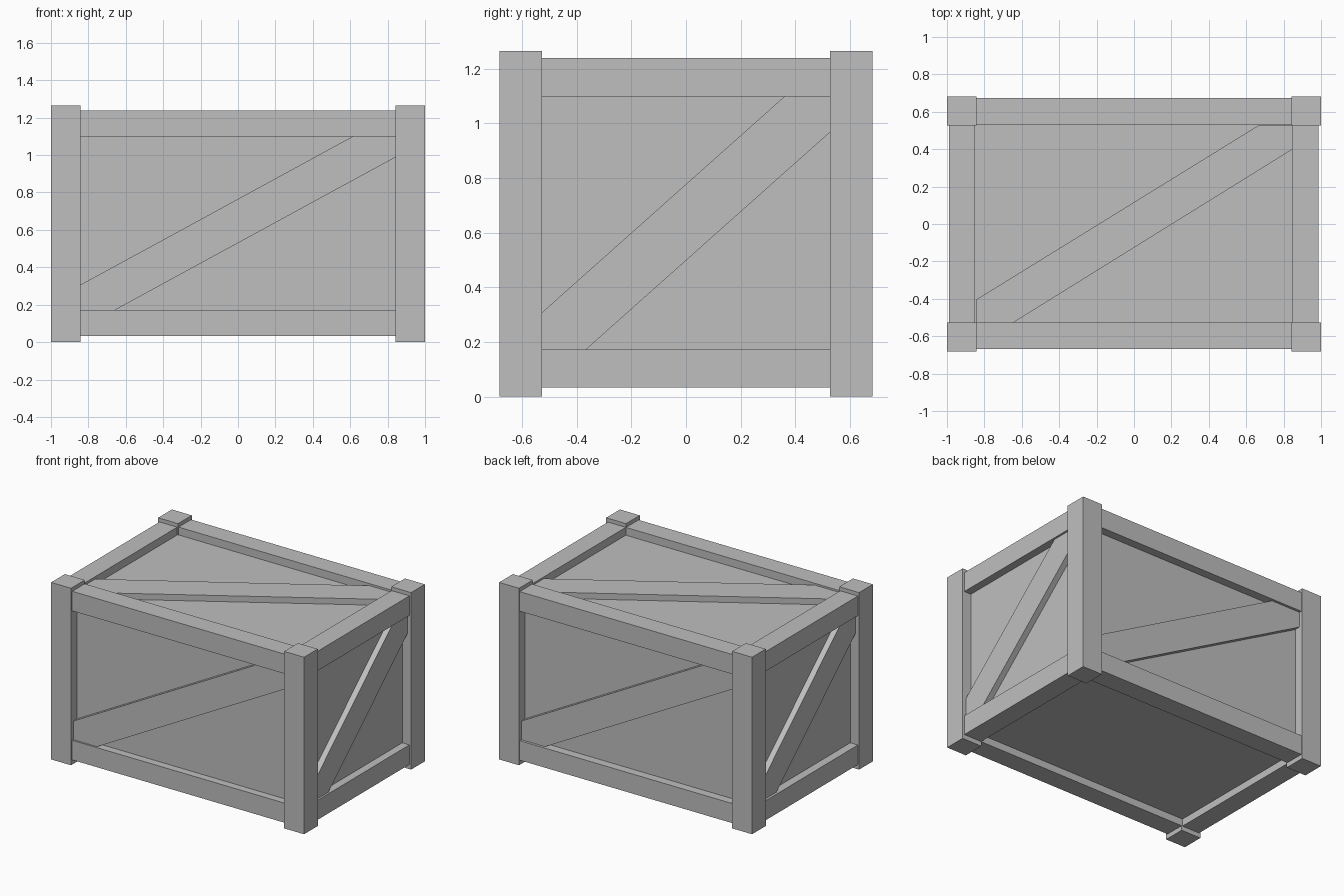
import bpy
import bmesh
from mathutils import Matrix, Vector

old = bpy.data.objects.get("Cube")
if old:
    bpy.data.objects.remove(old, do_unlink=True)

grey = bpy.data.materials.new("plain_grey")
grey.use_nodes = True
GREY = (0.52, 0.52, 0.52, 1)
grey.diffuse_color = GREY
grey.node_tree.nodes["Principled BSDF"].inputs["Base Color"].default_value = GREY


def finish(name, bm):
    bmesh.ops.recalc_face_normals(bm, faces=bm.faces)
    mesh = bpy.data.meshes.new(name)
    bm.to_mesh(mesh)
    bm.free()
    mesh.materials.append(grey)
    obj = bpy.data.objects.new(name, mesh)
    bpy.context.collection.objects.link(obj)
    return obj


def box(name, x, y, z):
    """Box from (low, high) ranges on each axis."""
    bm = bmesh.new()
    bmesh.ops.create_cube(bm, size=1)
    for v in bm.verts:
        v.co = [(r[0] + r[1]) / 2 + c * (r[1] - r[0]) for r, c in zip((x, y, z), v.co)]
    return finish(name, bm)


def brace(name, u, v, foot, head, place, inner, outer, turn=0):
    """Diagonal board clipped to the frame opening u by v.
    foot and head are the lengths cut along each side of the two corners."""
    (u0, u1), (v0, v1) = u, v
    outline = [(u0, v0), (u0 + foot[0], v0), (u1, v1 - head[1]),
               (u1, v1), (u1 - head[0], v1), (u0, v0 + foot[1])]
    bm = bmesh.new()
    face = bm.faces.new([bm.verts.new(place(a, b, inner)) for a, b in outline])
    ext = bmesh.ops.extrude_face_region(bm, geom=[face])
    step = Vector(place(0, 0, outer)) - Vector(place(0, 0, inner))
    moved = [g for g in ext["geom"] if isinstance(g, bmesh.types.BMVert)]
    bmesh.ops.translate(bm, verts=moved, vec=step)
    bm.transform(Matrix.Rotation(turn, 4, "Z"))
    return finish(name, bm)


PI = 3.14159265
H = 1.265                       # post height
X, Y = 0.845, 0.53              # half size of the frame openings
LOW, HIGH = (0.033, 0.173), (1.098, 1.238)
OPEN_Z = (LOW[1], HIGH[0])

# recessed box body
box("crate_body", (-0.93, 0.93), (-0.613, 0.613), (0.085, 1.182))

# corner posts
for sx, side in ((-1, "right"), (1, "left")):
    for sy, end in ((-1, "front"), (1, "back")):
        box(f"{end}_{side}_post", sorted((sx * 0.843, sx)),
            sorted((sy * 0.527, sy * 0.682)), (0, H))

# horizontal rails between the posts
for level, z in (("lower", LOW), ("upper", HIGH)):
    box(f"front_{level}_rail", (-X, X), (-0.668, -0.527), z)
    box(f"back_{level}_rail", (-X, X), (0.533, 0.674), z)
    box(f"right_{level}_rail", (-0.99, -0.85), (-Y, Y), z)
    box(f"left_{level}_rail", (0.845, 0.986), (-Y, Y), z)

# diagonal braces, repeated on opposite walls by a half turn
for front, side, turn in (("front", "left", 0), ("back", "right", PI)):
    brace(f"{front}_brace", (-X, X), OPEN_Z, (0.19, 0.132), (0.235, 0.108),
          lambda a, b, d: (a, -d, b), 0.6, 0.656, turn)
    brace(f"{side}_brace", (-Y, Y), OPEN_Z, (0.165, 0.132), (0.17, 0.128),
          lambda a, b, d: (d, a, b), 0.915, 0.972, turn)
brace("lid_brace", (-X, X), (-Y, Y), (0.195, 0.125), (0.175, 0.132),
      lambda a, b, d: (a, b, d), 1.17, 1.225)
